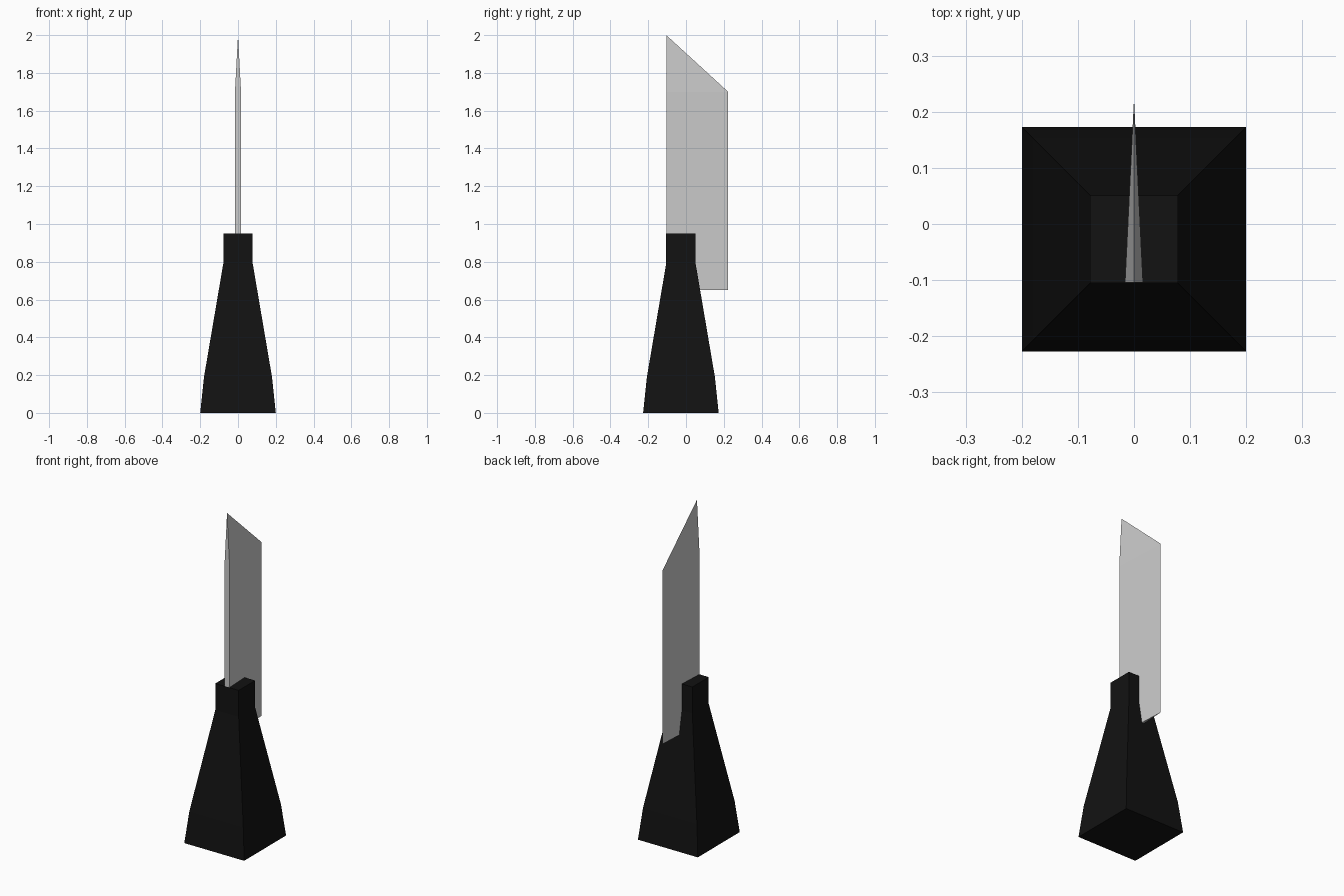
import bpy
import bmesh

if "Cube" in bpy.data.objects:
    bpy.data.objects.remove(bpy.data.objects["Cube"])


def make_object(name, bm):
    bmesh.ops.recalc_face_normals(bm, faces=bm.faces)
    mesh = bpy.data.meshes.new(name)
    bm.to_mesh(mesh)
    bm.free()
    obj = bpy.data.objects.new(name, mesh)
    bpy.context.collection.objects.link(obj)
    return obj


def square_loft(name, sections, center_y):
    """Stack square rings given as (height, half width) and cap the ends."""
    bm = bmesh.new()
    rings = [[bm.verts.new((sx * h, center_y + sy * h, z))
              for sx, sy in ((-1, -1), (1, -1), (1, 1), (-1, 1))]
             for z, h in sections]
    for low, high in zip(rings, rings[1:]):
        for i in range(4):
            j = (i + 1) % 4
            bm.faces.new((low[i], low[j], high[j], high[i]))
    bm.faces.new(rings[0][::-1])
    bm.faces.new(rings[-1])
    return make_object(name, bm)


# Tapered handle with a narrow square neck
handle = square_loft("handle", [(0, 0.2), (0.19, 0.18), (0.79, 0.078), (0.95, 0.078)], -0.027)
black = bpy.data.materials.new("black")
black.diffuse_color = (0.006, 0.006, 0.006, 1)
black.use_nodes = True
black.node_tree.nodes["Principled BSDF"].inputs["Base Color"].default_value = black.diffuse_color
handle.data.materials.append(black)

# Wedge blade: thick spine at the front, sharp edge at the back
SPINE_Y, EDGE_Y, HALF = -0.1045, 0.223, 0.016
bm = bmesh.new()
bottom, top = [[bm.verts.new(p) for p in ((-HALF, SPINE_Y, z), (HALF, SPINE_Y, z), (0, EDGE_Y, z))]
               for z in (0.65, 1.70)]
bm.faces.new(bottom[::-1])
tip = bm.verts.new((0, SPINE_Y, 2.0))
for i in range(3):
    j = (i + 1) % 3
    bm.faces.new((bottom[i], bottom[j], top[j], top[i]))
    bm.faces.new((top[i], top[j], tip))
make_object("blade", bm)
